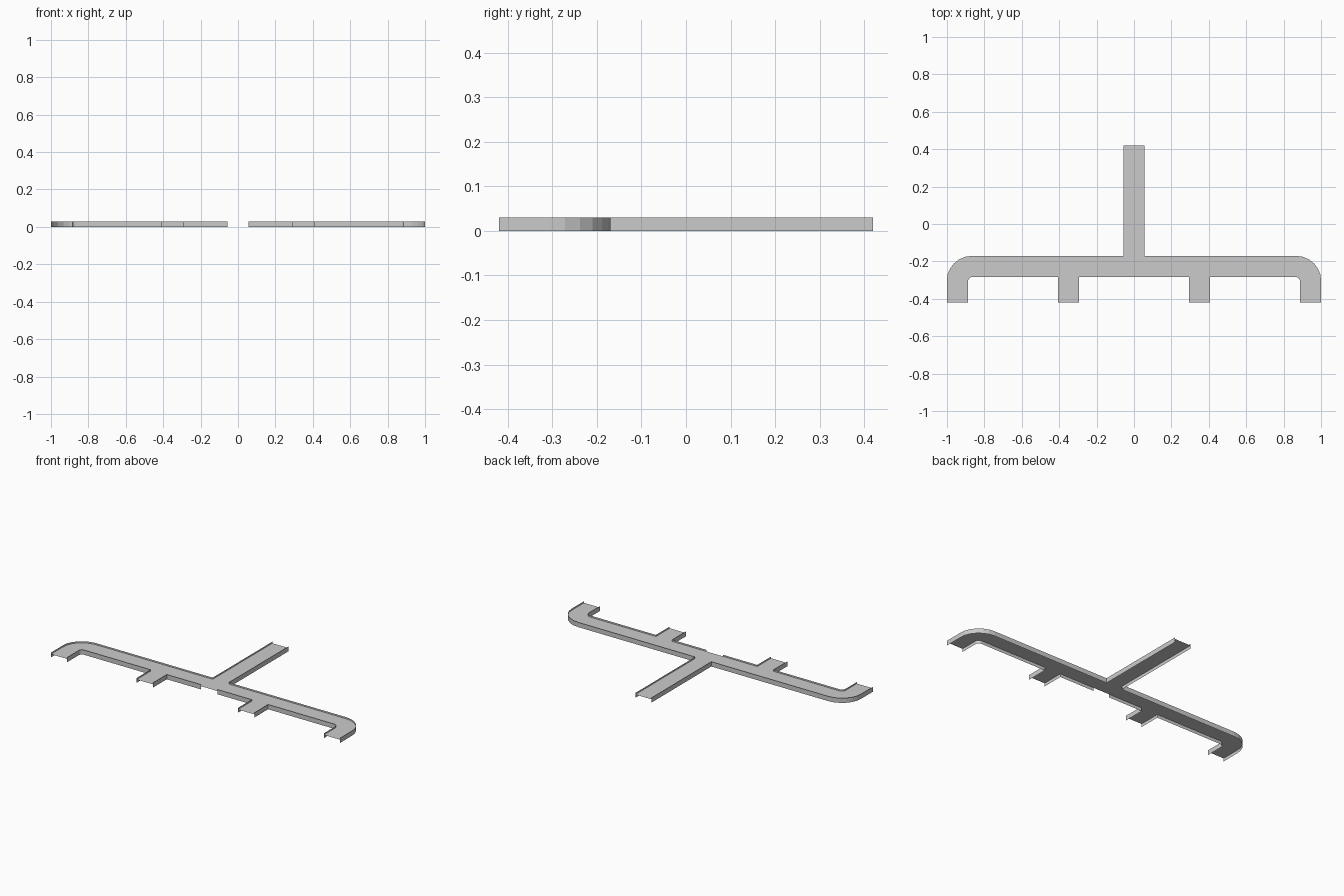
import bpy, bmesh
from math import sin, cos, pi

if "Cube" in bpy.data.objects:
    bpy.data.objects.remove(bpy.data.objects["Cube"])

H, FLOOR = 0.03, 0.02        # wall height, floor level
CX, CY = 0.865, -0.307       # centre of the bend
END = -0.42


def arc(r, a0, a1, n=6):
    return [(CX + r * cos(a0 + (a1 - a0) * i / n),
             CY + r * sin(a0 + (a1 - a0) * i / n)) for i in range(n + 1)]


# Right-half wall lines, in order around the outline
outer = [(0.056, 0.42), (0.056, -0.17)] + arc(0.137, pi / 2, 0)
outer[-1] = (1.0, CY)
outer.append((1.0, END))
middle = [(0.888, END)] + arc(0.023, 0, pi / 2) + [(0.407, -0.284), (0.407, END)]
inner = [(0.294, END), (0.294, -0.284), (0.056, -0.284)]


def finish(name, bm):
    mesh = bpy.data.meshes.new(name)
    bm.to_mesh(mesh)
    bm.free()
    ob = bpy.data.objects.new(name, mesh)
    bpy.context.collection.objects.link(ob)
    mod = ob.modifiers.new("mirror", "MIRROR")
    mod.use_axis[0] = True
    mod.merge_threshold = 0.0005


# Thin side walls, crossing the floor level
def wall(name, pts):
    bm = bmesh.new()
    rows = [[bm.verts.new((x, y, z)) for x, y in pts] for z in (0, FLOOR, H)]
    for low, high in zip(rows, rows[1:]):
        for i in range(len(pts) - 1):
            bm.faces.new((low[i + 1], low[i], high[i], high[i + 1]))
    finish(name, bm)


wall("outer_wall", outer)
wall("bend_wall", middle)
wall("inner_wall", inner)

# Floor sheet joining all branches
bm = bmesh.new()
outline = [(0, 0.42)] + outer + middle + inner + [(0, -0.284)]
face = bm.faces.new([bm.verts.new((x, y, FLOOR)) for x, y in outline])
face.normal_update()
if face.normal.z < 0:
    face.normal_flip()
bmesh.ops.triangulate(bm, faces=[face])
bmesh.ops.join_triangles(bm, faces=bm.faces[:], angle_face_threshold=3.1,
                         angle_shape_threshold=3.1)
finish("floor", bm)
